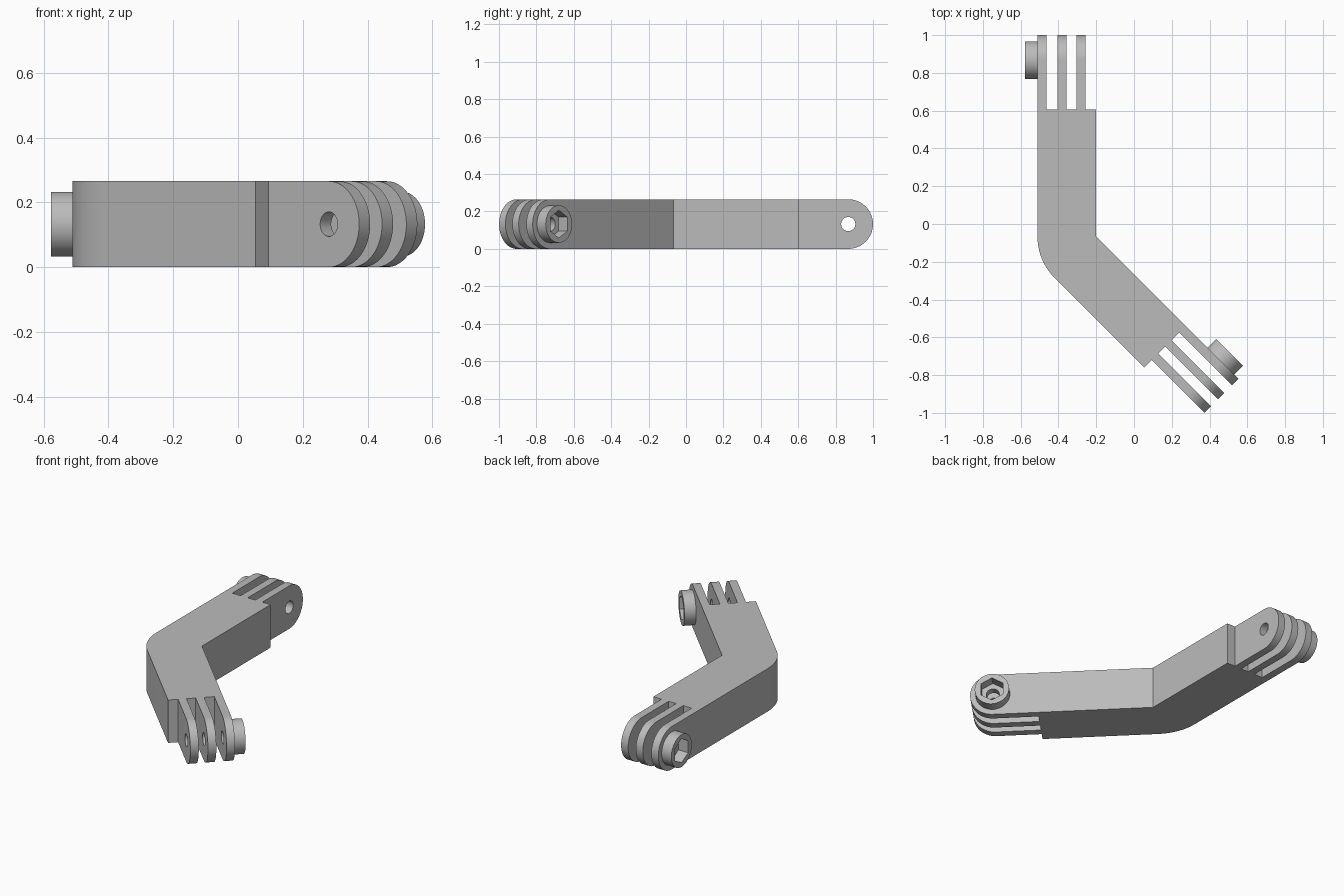
import bpy, bmesh
from math import pi, sin, cos
from mathutils import Matrix, Vector

if "Cube" in bpy.data.objects:
    bpy.data.objects.remove(bpy.data.objects["Cube"], do_unlink=True)

WIDTH, HEIGHT = 0.311, 0.265       # arm cross-section
ARM, TIP = 0.671, 1.066            # from the bend to the arm end and finger tips
MID = HEIGHT / 2
BEND = Vector((-0.2, -0.066, 0))   # inner corner of the bend

grey = bpy.data.materials.new("grey plastic")
grey.use_nodes = True
COLOUR = (0.5, 0.5, 0.5, 1)
grey.diffuse_color = COLOUR
grey.node_tree.nodes["Principled BSDF"].inputs["Base Color"].default_value = COLOUR


def arc(cx, cy, r, start, end, n):
    """Points on an arc, both ends included."""
    angles = [start + (end - start) * i / n for i in range(n + 1)]
    return [(cx + r * cos(a), cy + r * sin(a)) for a in angles]


def ring(cx, cy, r, n):
    return arc(cx, cy, r, pi / 2, pi / 2 + 2 * pi, n)[:-1]


def plate(name, loops, depth, matrix):
    """Extrude an outline, with optional hole outlines, along local z."""
    bm = bmesh.new()
    edges = []
    for loop in loops:
        verts = [bm.verts.new((x, y, 0)) for x, y in loop]
        edges += [bm.edges.new((verts[i - 1], verts[i])) for i in range(len(verts))]
    bmesh.ops.triangle_fill(bm, edges=edges, use_beauty=True, normal=(0, 0, 1))
    grown = bmesh.ops.extrude_face_region(bm, geom=bm.faces[:], use_keep_orig=True)
    top = [g for g in grown["geom"] if isinstance(g, bmesh.types.BMVert)]
    bmesh.ops.translate(bm, verts=top, vec=(0, 0, depth))
    bmesh.ops.recalc_face_normals(bm, faces=bm.faces[:])
    bm.transform(matrix)
    mesh = bpy.data.meshes.new(name)
    bm.to_mesh(mesh)
    bm.free()
    mesh.materials.append(grey)
    obj = bpy.data.objects.new(name, mesh)
    bpy.context.collection.objects.link(obj)
    bpy.ops.object.select_all(action="DESELECT")
    obj.select_set(True)
    bpy.context.view_layer.objects.active = obj
    bpy.ops.object.shade_smooth_by_angle(angle=pi / 6)


# Bent arm: two straight legs joined by a rounded outer corner
turn = Matrix.Rotation(pi * 5 / 4, 3, "Z")
far_inner = BEND + turn @ Vector((0, ARM, 0))
far_outer = BEND + turn @ Vector((WIDTH, ARM, 0))
outline = [(BEND.x, BEND.y), (BEND.x, BEND.y + ARM), (BEND.x - WIDTH, BEND.y + ARM)]
outline += arc(BEND.x, BEND.y, WIDTH, pi, pi * 5 / 4, 16)
outline += [far_outer.xy[:], far_inner.xy[:]]
plate("bent_arm", [outline], HEIGHT, Matrix.Identity(4))

# Finger side profile: drawn in (along the arm, up), extruded across the arm
centre = TIP - MID
finger = [(ARM, HEIGHT), (ARM, 0)] + arc(centre, MID, MID, -pi / 2, pi / 2, 32)
bolt_hole = ring(centre, MID, 0.038, 32)
across = Matrix(((0, 0, 1, 0), (1, 0, 0, 0), (0, 1, 0, 0), (0, 0, 0, 1)))

ends = {
    "back": Matrix.Translation(BEND - Vector((WIDTH, 0, 0))),
    "front": Matrix.Translation(BEND) @ turn.to_4x4(),
}
for end, frame in ends.items():
    # Three hinge fingers
    for i, offset in enumerate((0, 0.106, 0.206)):
        place = frame @ Matrix.Translation((offset, 0, 0)) @ across
        plate(f"{end}_finger_{i + 1}", [finger, bolt_hole], 0.048, place)
    # Round nut holder with a hexagonal pocket
    place = frame @ Matrix.Translation((-0.066, 0, 0)) @ across
    holder = [ring(centre, MID, 0.1, 48), ring(centre, MID, 0.074, 6)]
    plate(f"{end}_nut_holder", holder, 0.066, place)
